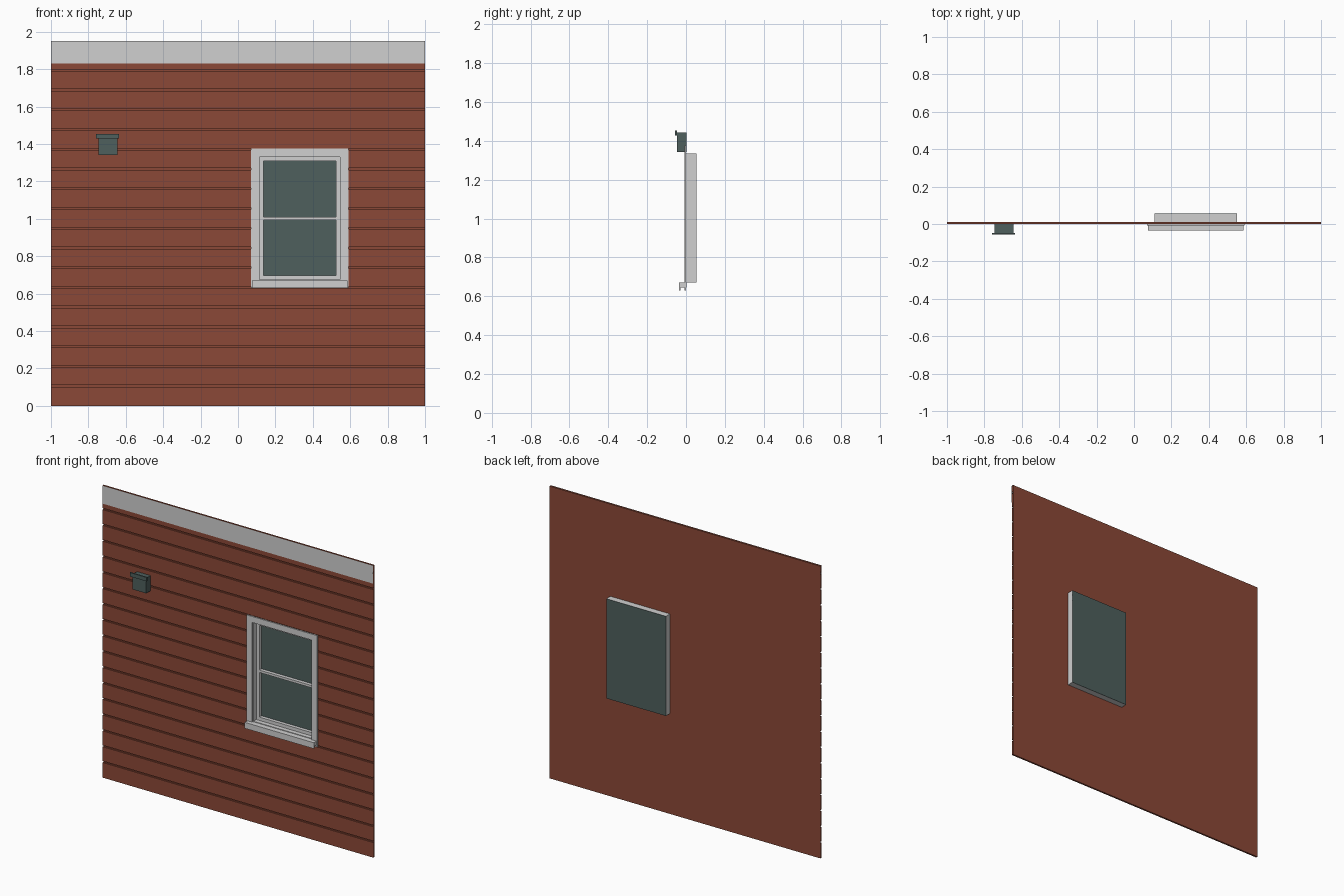
import bpy, bmesh

cube = bpy.data.objects.get("Cube")
if cube:
    bpy.data.objects.remove(cube, do_unlink=True)


def material(name, rgb):
    mat = bpy.data.materials.new(name)
    mat.use_nodes = True
    mat.diffuse_color = (*rgb, 1)
    mat.node_tree.nodes["Principled BSDF"].inputs["Base Color"].default_value = (*rgb, 1)
    return mat


brick_red = material("barn red siding", (0.26, 0.066, 0.038))
pale_grey = material("pale grey trim", (0.63, 0.63, 0.63))
slate = material("dark slate", (0.077, 0.115, 0.11))


def finish(name, bm, mat):
    mesh = bpy.data.meshes.new(name)
    bm.to_mesh(mesh)
    bm.free()
    mesh.materials.append(mat)
    obj = bpy.data.objects.new(name, mesh)
    bpy.context.collection.objects.link(obj)
    return obj


def add_box(bm, x, y, z):
    """Add a box spanning the given (low, high) ranges."""
    verts = bmesh.ops.create_cube(bm, size=1)["verts"]
    for v in verts:
        for axis, (low, high) in enumerate((x, y, z)):
            v.co[axis] = low if v.co[axis] < 0 else high


def box(name, x, y, z, mat):
    bm = bmesh.new()
    add_box(bm, x, y, z)
    return finish(name, bm, mat)


def frame(name, x, z, width, y, mat):
    """Rectangular frame with its bars inside the given outline."""
    bm = bmesh.new()
    (x0, x1), (z0, z1) = x, z
    add_box(bm, (x0, x0 + width), y, z)
    add_box(bm, (x1 - width, x1), y, z)
    for low in (z0, z1 - width):
        add_box(bm, (x0 + width, x1 - width), y, (low, low + width))
    return finish(name, bm, mat)


# Window opening and wall sizes
WX, WZ = (0.11, 0.55), (0.67, 1.335)
TOP, BACK, GROOVE, PITCH = 1.95, 0.012, 0.01, 0.1055

# Siding wall: grooved profile run along x, with the window opening left out
profile = [(0, 0)]
for k in range(1, 19):
    z = k * PITCH
    low, high = z - GROOVE / 2, z + GROOVE / 2
    profile += [(0, low), (GROOVE, low), (GROOVE, high), (0, high)]
    profile += [(0, edge) for edge in WZ if z < edge < z + PITCH]
profile += [(0, TOP), (BACK, TOP), (BACK, WZ[1]), (BACK, WZ[0]), (BACK, 0)]

bm = bmesh.new()
columns = [[bm.verts.new((x, y, z)) for y, z in profile] for x in (-1, *WX, 1)]
for c in range(3):
    a, b = columns[c], columns[c + 1]
    for i in range(len(profile)):
        j = (i + 1) % len(profile)
        middle = (profile[i][1] + profile[j][1]) / 2
        if c == 1 and WZ[0] < middle < WZ[1]:
            continue
        bm.faces.new((a[i], b[i], b[j], a[j]))
finish("siding_wall", bm, brick_red)

# Flat board along the top of the wall
bm = bmesh.new()
corners = [(-1, 1.83), (1, 1.83), (1, TOP), (-1, TOP)]
bm.faces.new([bm.verts.new((x, -0.003, z)) for x, z in corners])
finish("top_trim", bm, pale_grey)

# Window: casing, deep reveal, sash, meeting rail and glass
frame("window_casing", (0.07, 0.59), (0.63, 1.375), 0.04, (-0.008, 0.001), pale_grey)
frame("window_reveal", WX, WZ, 0.004, (0, 0.054), pale_grey)
frame("window_sash", (0.112, 0.548), (0.672, 1.333), 0.024, (0.03, 0.053), pale_grey)
box("meeting_rail", (0.135, 0.525), (0.03, 0.053), (0.994, 1.01), pale_grey)
box("window_glass", WX, (0.053, 0.055), WZ, slate)

# Window sill with a dropped front lip
box("window_sill", (0.075, 0.585), (-0.035, 0.002), (0.645, 0.67), pale_grey)
box("sill_lip", (0.075, 0.585), (-0.036, -0.029), (0.63, 0.67), pale_grey)

# Wall vent with a wider front hood
box("vent_body", (-0.745, -0.645), (-0.047, 0.003), (1.342, 1.443), slate)
box("vent_hood", (-0.76, -0.635), (-0.056, -0.047), (1.428, 1.454), slate)
